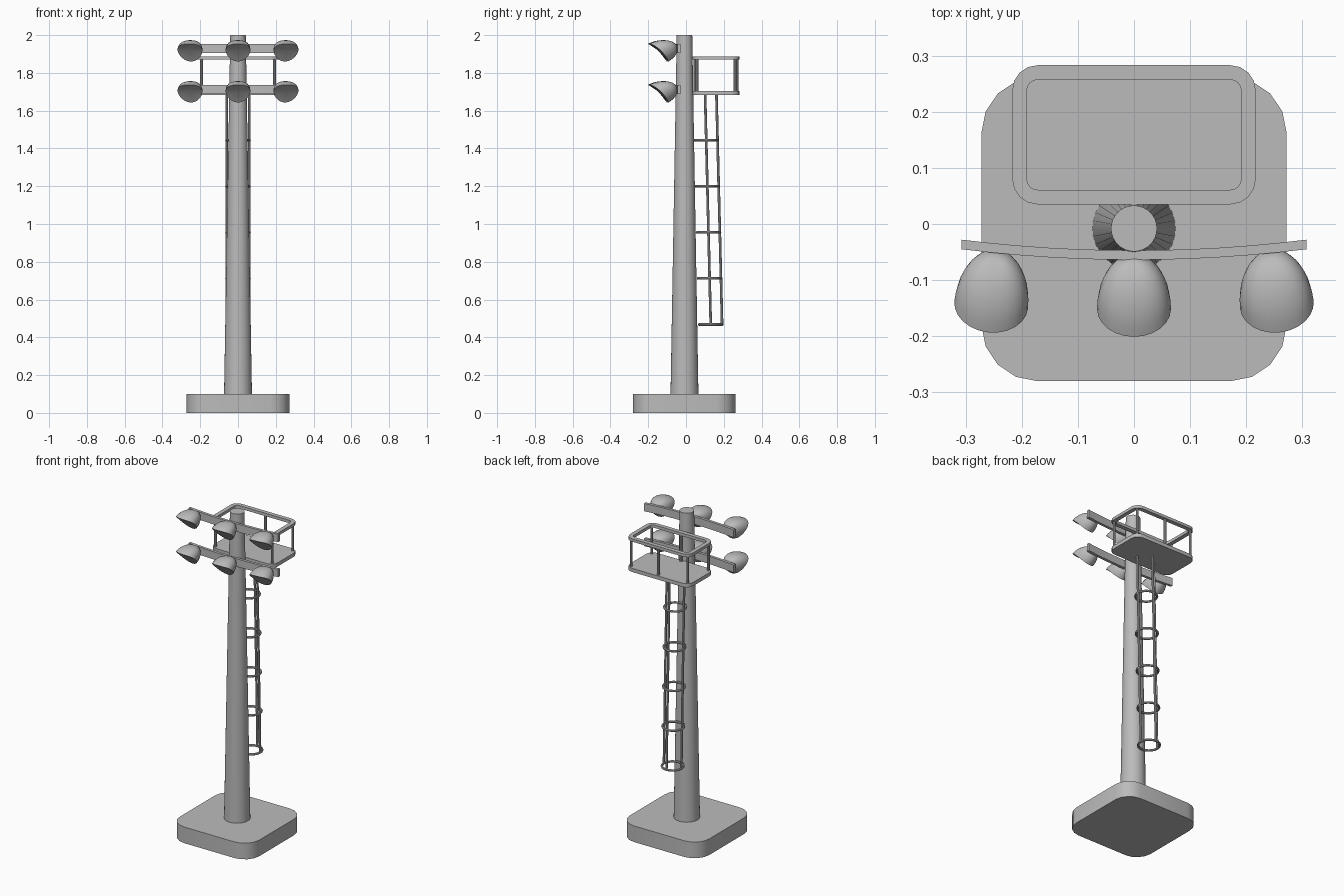
import bpy, bmesh, math
from mathutils import Vector, Matrix

if "Cube" in bpy.data.objects:
    bpy.data.objects.remove(bpy.data.objects["Cube"], do_unlink=True)

grey = bpy.data.materials.new("grey_metal")
grey.use_nodes = True
GREY = (0.5, 0.5, 0.5, 1)
grey.diffuse_color = GREY
grey.node_tree.nodes["Principled BSDF"].inputs["Base Color"].default_value = GREY


def finish(bm, name, smooth=True):
    bmesh.ops.recalc_face_normals(bm, faces=bm.faces)
    mesh = bpy.data.meshes.new(name)
    bm.to_mesh(mesh)
    bm.free()
    mesh.materials.append(grey)
    obj = bpy.data.objects.new(name, mesh)
    bpy.context.collection.objects.link(obj)
    if smooth:
        bpy.ops.object.select_all(action='DESELECT')
        obj.select_set(True)
        bpy.context.view_layer.objects.active = obj
        bpy.ops.object.shade_smooth_by_angle(angle=math.radians(40))
    return obj


def loft(bm, rings, closed=False, caps=True):
    """Skin a list of point rings; closed joins the last ring to the first."""
    loops = [[bm.verts.new(p) for p in r] for r in rings]
    n = len(loops[0])
    pairs = list(zip(loops, loops[1:]))
    if closed:
        pairs.append((loops[-1], loops[0]))
    for a, b in pairs:
        for i in range(n):
            j = (i + 1) % n
            bm.faces.new((a[i], a[j], b[j], b[i]))
    if caps and not closed:
        bm.faces.new(loops[0][::-1])
        bm.faces.new(loops[-1])
    return loops


def rounded(hx, y0, y1, r, z, inset=0, segs=4):
    """Rounded rectangle outline."""
    pts = []
    cy, hy = (y0 + y1) / 2, (y1 - y0) / 2
    for k, (sx, sy) in enumerate([(1, 1), (-1, 1), (-1, -1), (1, -1)]):
        for s in range(segs + 1):
            a = math.pi / 2 * (k + s / segs)
            pts.append((sx * (hx - r) + (r - inset) * math.cos(a),
                        cy + sy * (hy - r) + (r - inset) * math.sin(a), z))
    return pts


def rod(bm, p, q, r0, r1=None, sides=8):
    p, q = Vector(p), Vector(q)
    d = q - p
    mat = Matrix.Translation((p + q) / 2) @ d.to_track_quat('Z', 'Y').to_matrix().to_4x4()
    bmesh.ops.create_cone(bm, cap_ends=True, segments=sides, radius1=r0,
                          radius2=r0 if r1 is None else r1, depth=d.length, matrix=mat)


# Base slab
bm = bmesh.new()
loft(bm, [rounded(0.272, -0.28, 0.262, 0.1, z) for z in (0, 0.1)])
finish(bm, "base_slab")

# Tapered pole
bm = bmesh.new()
rod(bm, (0, -0.008, 0.09), (0, -0.008, 2), 0.074, 0.041, 32)
finish(bm, "pole")

# Service platform: floor, top rail and posts
PLATFORM = (0.217, 0.035, 0.283, 0.045)
bm = bmesh.new()
loft(bm, [rounded(*PLATFORM, z) for z in (1.682, 1.705)])
finish(bm, "platform_floor")

bm = bmesh.new()
loft(bm, [rounded(*PLATFORM, z, i) for z, i in
          ((1.87, 0), (1.888, 0), (1.888, 0.026), (1.87, 0.026))], closed=True)
finish(bm, "platform_rail")

bm = bmesh.new()
for x, y in [(0, 0.048), (0, 0.27)] + [(s * 0.194, y) for s in (-1, 1) for y in (0.058, 0.26)]:
    rod(bm, (x, y, 1.7), (x, y, 1.875), 0.008)
finish(bm, "platform_posts")


# Ladder cage: hoops on three leaning bars
def cage_y(z):
    return 0.131 - 0.0246 * (z - 0.468)


bm = bmesh.new()
for k in range(5):
    z = 0.468 + 0.244 * k
    rings = []
    for i in range(20):
        a = math.tau * i / 20
        rings.append([((0.061 + 0.007 * math.cos(b)) * math.cos(a),
                       cage_y(z) + (0.061 + 0.007 * math.cos(b)) * math.sin(a),
                       z + 0.007 * math.sin(b))
                      for b in [math.tau * j / 8 for j in range(8)]])
    loft(bm, rings, closed=True)
finish(bm, "cage_hoops")

bm = bmesh.new()
for dx, dy in ((-0.06, 0), (0.06, 0), (0, 0.06)):
    rod(bm, *[(dx, cage_y(z) + dy, z) for z in (0.465, 1.69)], 0.007)
finish(bm, "cage_bars")


# Floodlights: hooded shells on gently bowed crossbars
def bar_y(x):
    return -0.0555 + 0.019 * (x / 0.307) ** 2


def crossbar(z, name):
    bm = bmesh.new()
    rings = []
    for i in range(13):
        x = -0.307 + 0.614 * i / 12
        rings.append([(x, bar_y(x) + t, z + h) for t, h in
                      ((-0.0085, -0.024), (0.0085, -0.024), (0.0085, 0.024), (-0.0085, 0.024))])
    loft(bm, rings)
    finish(bm, name)


def floodlight(x, z, name):
    bm = bmesh.new()
    centre, apex = Vector((0, -0.092, 0)), Vector((0, 0.085, 0.045))
    rim = []
    for i in range(24):
        a = math.tau * i / 24
        rim.append(Vector((0.066 * math.sin(a), -0.05 * math.cos(a),
                           0.047 * math.cos(a) - 0.004 + 0.014 * math.sin(a) ** 2)))
    rings = []
    for k in range(9):
        t = math.pi / 2 * k / 8.3
        rings.append([centre + p * math.cos(t) + apex * math.sin(t) for p in rim])
    loops = loft(bm, rings, caps=False)
    bm.faces.new(loops[-1])
    # Slightly recessed lens closing the opening
    hub = bm.verts.new(centre + Vector((0, 0.004, 0.008)))
    for i in range(24):
        bm.faces.new((loops[0][i], hub, loops[0][(i + 1) % 24]))
    obj = finish(bm, name)
    obj.location = (x, bar_y(x) - 0.0035 if x == 0 else -0.052, z)
    obj.rotation_euler.z = x * 0.42


for level, z in (("upper", 1.911), ("lower", 1.694)):
    crossbar(z + 0.017, level + "_crossbar")
    for side, x in (("right", -0.245), ("middle", 0), ("left", 0.245)):
        floodlight(x, z, f"{level}_{side}_floodlight")
